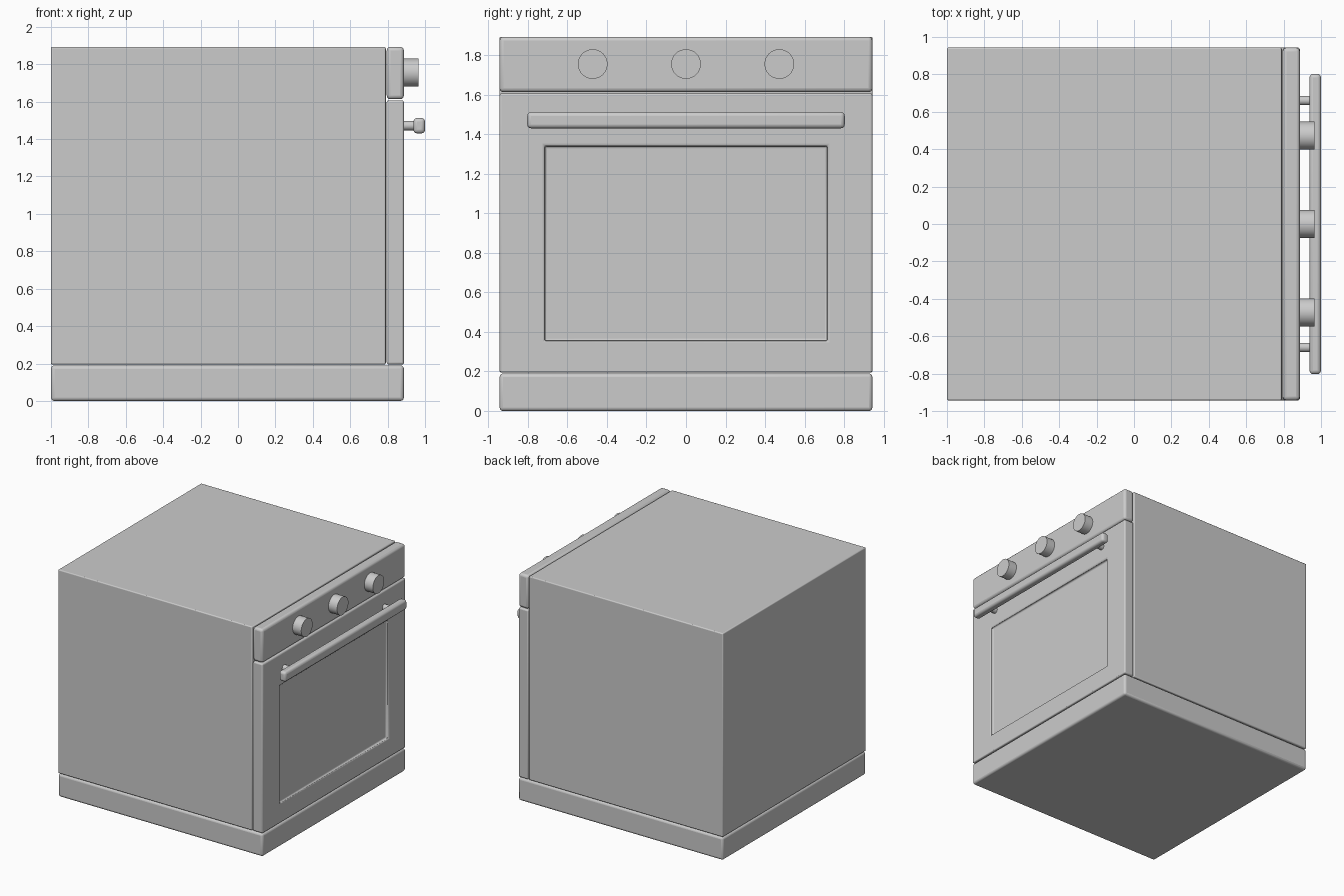
import bpy, bmesh, math
from mathutils import Matrix, Vector

if "Cube" in bpy.data.objects:
    bpy.data.objects.remove(bpy.data.objects["Cube"])


def finish(name, bm, bevel=0.0, segments=3, angle=35):
    bmesh.ops.recalc_face_normals(bm, faces=bm.faces)
    mesh = bpy.data.meshes.new(name)
    bm.to_mesh(mesh)
    bm.free()
    ob = bpy.data.objects.new(name, mesh)
    bpy.context.collection.objects.link(ob)
    if bevel:
        mod = ob.modifiers.new("bevel", 'BEVEL')
        mod.width, mod.segments = bevel, segments
        mod.limit_method = 'ANGLE'
    bpy.ops.object.select_all(action='DESELECT')
    ob.select_set(True)
    bpy.context.view_layer.objects.active = ob
    bpy.ops.object.shade_smooth_by_angle(angle=math.radians(angle))
    return ob


def box_bm(x, y, z):
    bm = bmesh.new()
    size = Vector((x[1] - x[0], y[1] - y[0], z[1] - z[0], 1))
    mid = Vector((sum(x) / 2, sum(y) / 2, sum(z) / 2))
    bmesh.ops.create_cube(bm, size=1, matrix=Matrix.Translation(mid) @ Matrix.Diagonal(size))
    return bm


def rod(name, x, y, z, radius, sides=32):
    m = Matrix.Translation((sum(x) / 2, y, z)) @ Matrix.Rotation(math.pi / 2, 4, 'Y')
    bm = bmesh.new()
    bmesh.ops.create_cone(bm, cap_ends=True, segments=sides, radius1=radius,
                          radius2=radius, depth=x[1] - x[0], matrix=m)
    return finish(name, bm)


W = (-0.943, 0.943)

# Cabinet, plinth and control panel
finish("cabinet", box_bm((-1, 0.79), W, (0.195, 1.893)), 0.008)
finish("plinth", box_bm((-1, 0.887), W, (0, 0.19)), 0.018)
finish("control_panel", box_bm((0.795, 0.887), W, (1.613, 1.893)), 0.02)

# Door with a shallow recessed window
bm = box_bm((0.795, 0.887), W, (0.195, 1.607))
front = max(bm.faces, key=lambda f: f.calc_center_median().x)
bmesh.ops.inset_individual(bm, faces=[front], thickness=0.1)
for v in front.verts:
    v.co.y = math.copysign(0.715, v.co.y)
    v.co.z = 1.34 if v.co.z > 0.9 else 0.355
pane = bmesh.ops.extrude_discrete_faces(bm, faces=[front])["faces"][0]
bmesh.ops.translate(bm, verts=pane.verts, vec=(-0.022, 0, 0))
finish("oven_door", bm, 0.018)

# Handle bar and its two posts
finish("door_handle", box_bm((0.938, 1.0), (-0.803, 0.803), (1.43, 1.513)), 0.02)
for side, y in (("left", -0.66), ("right", 0.66)):
    rod("handle_post_" + side, (0.875, 0.95), y, 1.472, 0.025, 24)

# Control knobs
for i, y in enumerate((-0.472, 0, 0.472)):
    rod(f"control_knob_{i + 1}", (0.88, 0.966), y, 1.755, 0.075)
